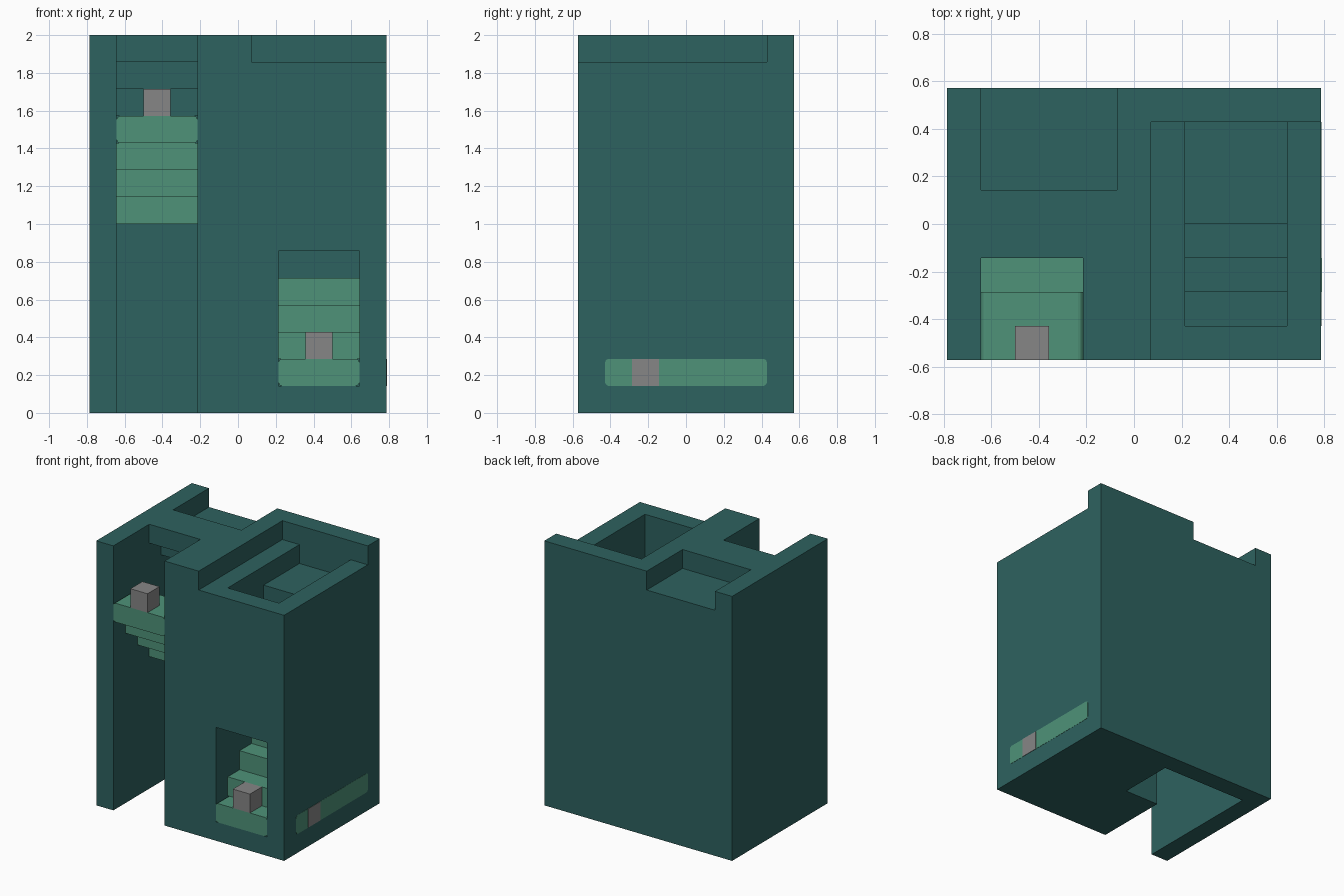
import bpy, bmesh
from mathutils import Vector

cube = bpy.data.objects.get("Cube")
if cube:
    bpy.data.objects.remove(cube, do_unlink=True)

U = 1 / 7                      # one building unit
NX, NY, NZ = 11, 8, 14         # block size in units


def material(name, rgb):
    m = bpy.data.materials.new(name)
    m.use_nodes = True
    m.diffuse_color = (*rgb, 1)
    m.node_tree.nodes["Principled BSDF"].inputs["Base Color"].default_value = (*rgb, 1)
    return m


TEAL = material("dark teal", (0.027, 0.122, 0.115))
GREEN = material("soft green", (0.077, 0.288, 0.19))
GREY = material("mid grey", (0.24, 0.24, 0.24))


def box(name, x, y, z, mat, round_axis=None):
    """Box from unit ranges; round_axis softens the edges along that axis."""
    bm = bmesh.new()
    bmesh.ops.create_cube(bm, size=1)
    for v in bm.verts:
        v.co = Vector(((x[0] + x[1]) / 2 + v.co.x * (x[1] - x[0]) - NX / 2,
                       (y[0] + y[1]) / 2 + v.co.y * (y[1] - y[0]) - NY / 2,
                       (z[0] + z[1]) / 2 + v.co.z * (z[1] - z[0]))) * U
    if round_axis is not None:
        edges = [e for e in bm.edges
                 if abs((e.verts[0].co - e.verts[1].co).normalized()[round_axis]) > 0.9]
        bmesh.ops.bevel(bm, geom=edges, offset=0.02, segments=3,
                        profile=0.5, affect='EDGES')
    me = bpy.data.meshes.new(name)
    bm.to_mesh(me)
    bm.free()
    me.materials.append(mat)
    ob = bpy.data.objects.new(name, me)
    bpy.context.collection.objects.link(ob)
    return ob


# Main block
tower = box("tower_block", (0, NX), (0, NY), (0, NZ), TEAL)
LEFT, RIGHT = (1, 4), (7, 10)

# Open slot with a stepped ceiling above the upper stairs
cuts = [(LEFT, (-1, 3), (-1, 15))]
cuts += [(LEFT, (-1, 4 + i), (-1, 13 - i)) for i in range(2)]
cuts += [(LEFT, (-1, 7), (-1, 11))]
# Hollow below the back corridor, and the corridor itself
cuts += [((3, 6), (4, 7), (-1, 9)), ((3, 8), (4, 7), (5, 9))]
# Rising passage over the lower stairs
for i in range(4):
    cuts.append((RIGHT, (i if i else -1, 7 if i == 3 else i + 2), (1 + i, 6 + i)))
# Lowered roof, stepped roof shaft and back notch
cuts.append(((6, 12), (-1, 7), (13, 15)))
cuts += [(RIGHT, (1, y1), (z0, 14)) for y1, z0 in ((7, 12), (4, 11), (3, 10), (2, 9))]
cuts.append(((1, 5), (5, 9), (13, 15)))

bpy.context.view_layer.objects.active = tower
for x, y, z in cuts:
    cutter = box("cutter", x, y, z, TEAL)
    cutter.hide_render = True
    mod = tower.modifiers.new("cut", 'BOOLEAN')
    mod.operation = 'DIFFERENCE'
    mod.solver = 'EXACT'
    mod.object = cutter
    bpy.ops.object.modifier_apply(modifier=mod.name)
    bpy.data.objects.remove(cutter, do_unlink=True)

# Stairs: both flights run backwards, one rising and one falling
for i in range(4):
    depth = (i, 7 if i == 3 else i + 2)
    soft = 1 if i == 0 else None
    box(f"lower_step_{i + 1}", RIGHT, depth, (1 + i, 2 + i), GREEN, soft)
    box(f"upper_step_{i + 1}", LEFT, depth, (10 - i, 11 - i), GREEN, soft)

# Corridor steps joining the two landings
for i in range(2):
    box(f"corridor_step_{i + 1}", (5 - i, 7 - i), (4, 7), (5 + i, 6 + i), GREEN)

# Small blocks standing on the front steps
box("upper_step_block", (2, 3), (0, 1), (11, 12), GREY)
box("lower_step_block", (8, 9), (0, 1), (2, 3), GREY)

# Side inlay with its marker
box("side_strip", (10.97, 11.01), (1, 7), (1, 2), GREEN, 0)
box("side_strip_marker", (10.97, 11.02), (2, 3), (1, 2), GREY)
